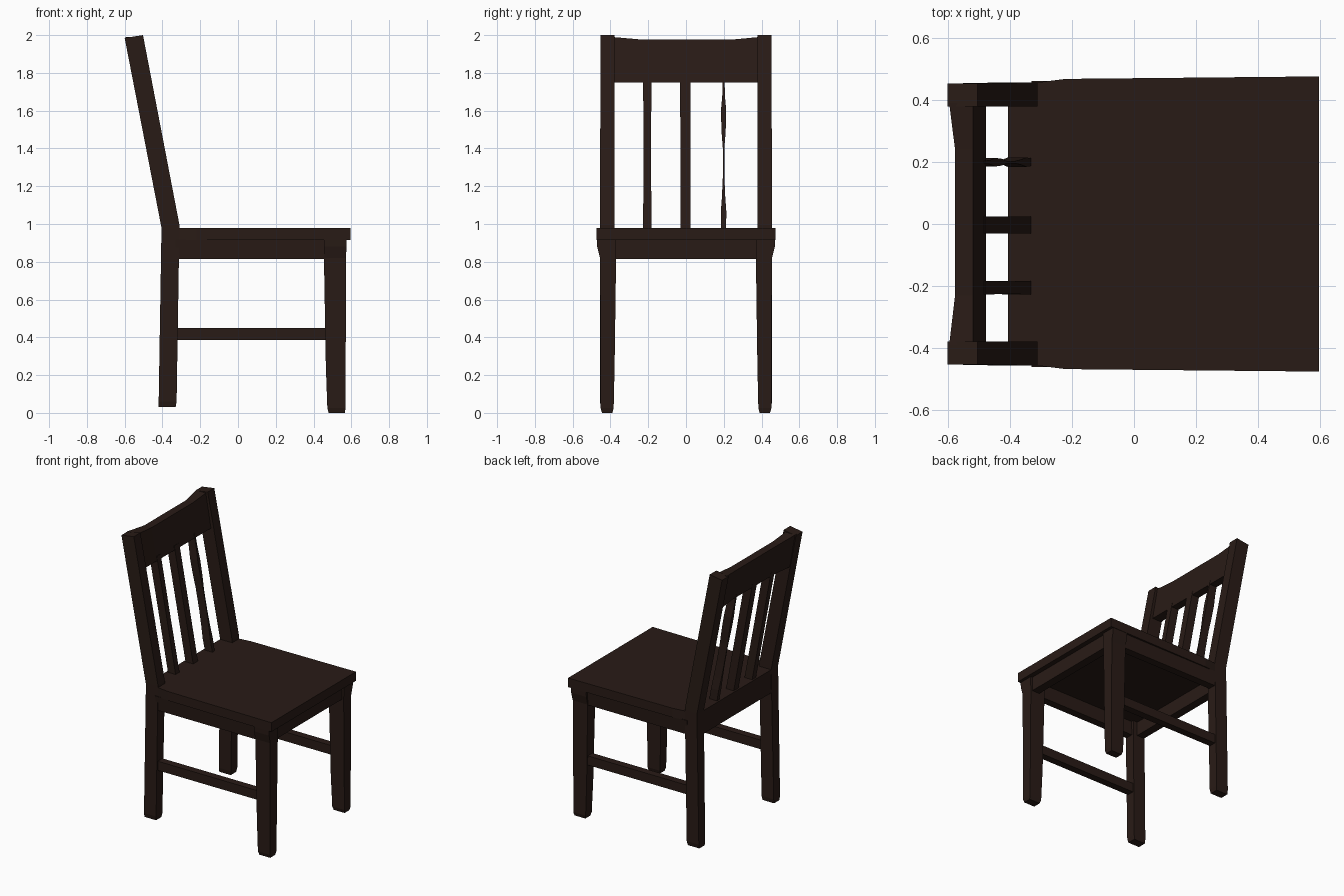
import bpy, bmesh

if "Cube" in bpy.data.objects:
    bpy.data.objects.remove(bpy.data.objects["Cube"])

wood = bpy.data.materials.new("dark_wood")
wood.diffuse_color = (0.022, 0.011, 0.008, 1)
wood.use_nodes = True
wood.node_tree.nodes["Principled BSDF"].inputs["Base Color"].default_value = wood.diffuse_color


def finish(name, bm):
    bmesh.ops.recalc_face_normals(bm, faces=bm.faces)
    me = bpy.data.meshes.new(name)
    bm.to_mesh(me)
    bm.free()
    ob = bpy.data.objects.new(name, me)
    bpy.context.collection.objects.link(ob)
    me.materials.append(wood)
    return ob


def loft(name, sections):
    """Skin a row of equal-sized closed cross-sections and cap both ends."""
    bm = bmesh.new()
    rings = [[bm.verts.new(p) for p in s] for s in sections]
    n = len(rings[0])
    for a, b in zip(rings, rings[1:]):
        for i in range(n):
            j = (i + 1) % n
            bm.faces.new((a[i], a[j], b[j], b[i]))
    bm.faces.new(rings[0])
    bm.faces.new(rings[-1])
    return finish(name, bm)


def rect(z, x0, x1, y0, y1, rise=0.0):
    """Horizontal rectangle; rise lifts its front (+x) edge."""
    return [(x0, y0, z), (x1, y0, z + rise), (x1, y1, z + rise), (x0, y1, z)]


def box(name, x0, x1, y0, y1, z0, z1):
    return loft(name, [rect(z0, x0, x1, y0, y1), rect(z1, x0, x1, y0, y1)])


def sided(rows, s):
    return [rect(z, x0, x1, s * y0, s * y1, r) for z, x0, x1, y0, y1, r in rows]


# Seat board, notched round the back posts
half = [(-0.405, 0.385), (-0.315, 0.385), (-0.315, 0.455), (-0.22, 0.467), (0.595, 0.475)]
outline = half + [(x, -y) for x, y in reversed(half)]
loft("seat", [[(x, y, z) for x, y in outline] for z in (0.915, 0.98)])

post = [(0.03, -0.42, -0.33, 0.39, 0.45, 0), (0.06, -0.42, -0.325, 0.385, 0.456, 0),
        (0.98, -0.405, -0.31, 0.378, 0.456, 0.015),
        (1.985, -0.6, -0.503, 0.378, 0.452, 0.015)]
leg = [(0.0, 0.48, 0.565, 0.39, 0.445, 0), (0.025, 0.473, 0.57, 0.383, 0.452, 0),
       (0.25, 0.465, 0.57, 0.378, 0.452, 0), (0.82, 0.455, 0.572, 0.37, 0.455, 0),
       (0.88, 0.455, 0.574, 0.37, 0.47, 0), (0.92, 0.455, 0.574, 0.37, 0.472, 0)]
for side, s in (("right", -1), ("left", 1)):
    loft(f"back_post_{side}", sided(post, s))
    loft(f"front_leg_{side}", sided(leg, s))
    # Side apron flares slightly up to the seat
    loft(f"side_apron_{side}", sided([(0.815, -0.33, 0.48, 0.395, 0.45, 0),
                                      (0.918, -0.33, 0.48, 0.395, 0.46, 0)], s))
    # Lower side stretcher
    box(f"side_stretcher_{side}", -0.335, 0.48, s * 0.392, s * 0.444, 0.385, 0.45)

# Front and back aprons
box("front_apron", 0.5, 0.56, -0.39, 0.39, 0.815, 0.918)
box("back_apron", -0.405, -0.345, -0.39, 0.39, 0.815, 0.918)

# Top rail, dished along its upper and rear edges
rail = []
for y, back, top in ((-0.39, -0.595, 1.99), (-0.23, -0.576, 1.976),
                     (0.24, -0.576, 1.976), (0.39, -0.595, 1.99)):
    rail.append([(-0.477, y, 1.75), (back + 0.042, y, 1.75),
                 (back, y, top), (-0.518, y, top)])
loft("top_rail", rail)


# Back slats follow the lean of the posts; rows are (z, half width)
def slat(name, yc, rows, depth):
    secs = []
    for z, w in rows:
        x = -0.36 - 0.185 * (z - 0.97)
        secs.append(rect(z, x - depth / 2, x + depth / 2, yc - w, yc + w))
    loft(name, secs)


slat("slat_right", -0.205, [(0.96, 0.022), (1.4, 0.02), (1.78, 0.022)], 0.06)
slat("slat_middle", -0.003, [(0.96, 0.027), (1.4, 0.027), (1.78, 0.028)], 0.06)
# Worn slat with an uneven width
slat("slat_left", 0.199, [(0.96, 0.012), (1.06, 0.015), (1.14, 0.009), (1.25, 0.004),
                          (1.4, 0.004), (1.49, 0.011), (1.6, 0.014), (1.68, 0.007),
                          (1.78, 0.005)], 0.06)
